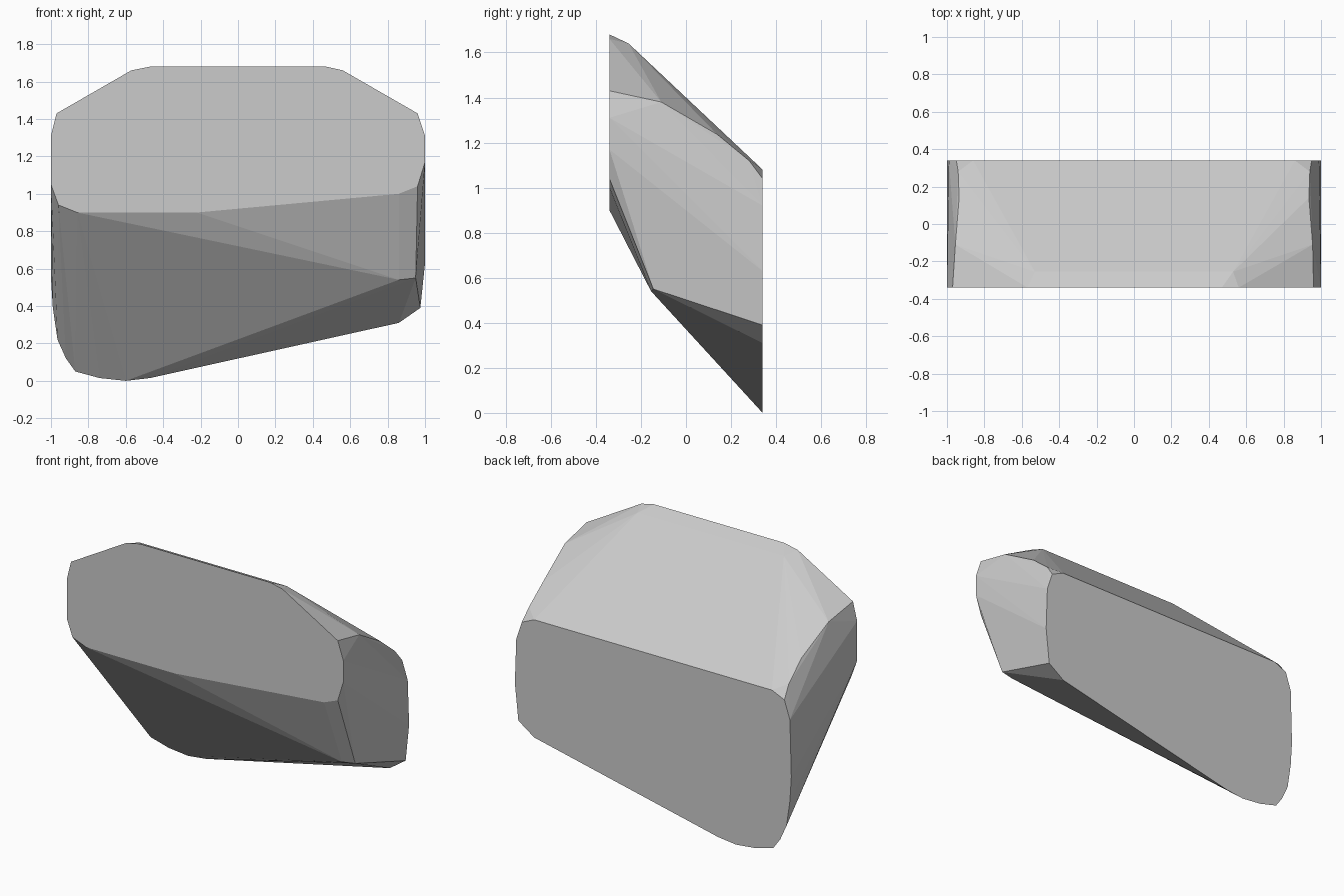
import bpy, bmesh

if "Cube" in bpy.data.objects:
    bpy.data.objects.remove(bpy.data.objects["Cube"])

D = 0.34  # half depth

# Flat front face outline (x, z)
front = [(-0.57, 1.66), (-0.47, 1.68), (0.47, 1.68), (0.56, 1.66),
         (0.96, 1.43), (1.0, 1.31), (1.0, 1.17), (0.96, 1.04), (0.86, 1.0),
         (-0.22, 0.9), (-0.86, 0.9), (-0.96, 0.94), (-1.0, 1.05),
         (-1.0, 1.31), (-0.97, 1.43)]

# Flat back face outline (x, z)
back = [(-0.86, 1.08), (0.86, 1.08), (0.95, 1.04), (0.99, 0.92), (1.0, 0.63),
        (0.975, 0.39), (0.86, 0.31), (-0.47, 0.015), (-0.6, 0.0),
        (-0.74, 0.015), (-0.87, 0.05), (-0.92, 0.12), (-0.965, 0.22),
        (-0.99, 0.39), (-1.0, 0.55), (-0.99, 0.92), (-0.95, 1.04)]

# Rounded corners between the two faces (x, y, z)
middle = [(0.86, -0.155, 0.54), (0.95, -0.145, 0.55), (0.965, -0.06, 0.635)]
for s in (-1, 1):
    middle += [(s * 0.53, -0.255, 1.64), (s * 0.94, 0.28, 1.12),
               (s * 0.935, 0.14, 1.235), (s * 0.955, -0.11, 1.38)]

# Solid block wrapped around all corner points
bm = bmesh.new()
for x, z in front:
    bm.verts.new((x, -D, z))
for x, z in back:
    bm.verts.new((x, D, z))
for p in middle:
    bm.verts.new(p)
hull = bmesh.ops.convex_hull(bm, input=bm.verts[:])
loose = [g for g in set(hull["geom_interior"] + hull["geom_unused"])
         if isinstance(g, bmesh.types.BMVert)]
bmesh.ops.delete(bm, geom=loose, context='VERTS')
bmesh.ops.dissolve_limit(bm, angle_limit=0.01, verts=bm.verts[:], edges=bm.edges[:])
bmesh.ops.recalc_face_normals(bm, faces=bm.faces[:])

mesh = bpy.data.meshes.new("slanted_block")
bm.to_mesh(mesh)
bm.free()
block = bpy.data.objects.new("slanted_block", mesh)
bpy.context.collection.objects.link(block)

grey = bpy.data.materials.new("light_grey")
grey.diffuse_color = (0.6, 0.6, 0.6, 1)
grey.use_nodes = True
grey.node_tree.nodes["Principled BSDF"].inputs["Base Color"].default_value = grey.diffuse_color
mesh.materials.append(grey)
